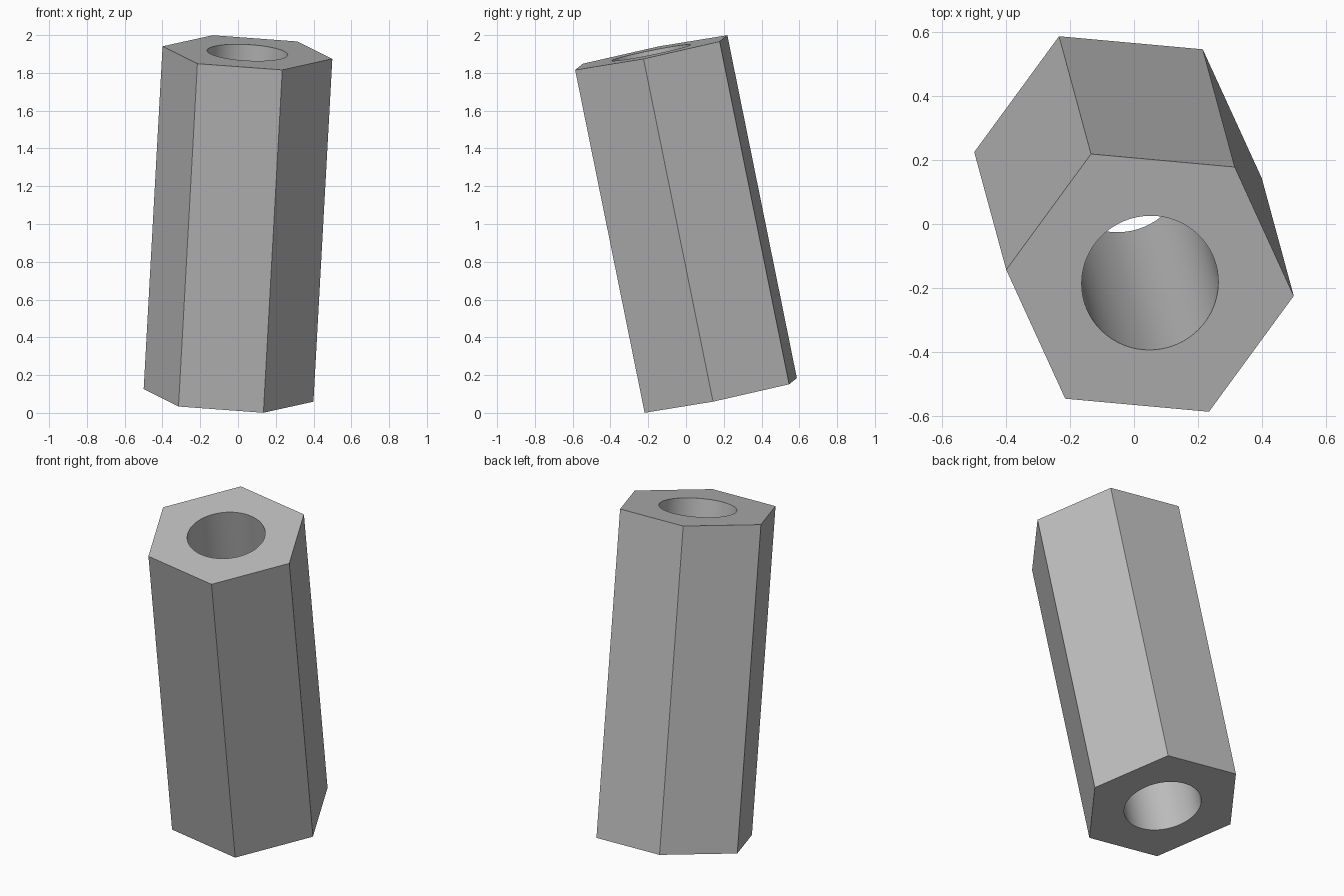
import bpy
import bmesh
from math import cos, sin, tau
from mathutils import Matrix, Vector

cube = bpy.data.objects.get("Cube")
if cube:
    bpy.data.objects.remove(cube, do_unlink=True)

OUTER, BORE, BORE_SIDES = 0.4525, 0.214, 64
top = Vector((0.05, -0.184, 1.9075))       # centre of the upper end
corner = Vector((0.45, -0.041, -0.0325))   # from that centre to one corner
bottom = Vector((-top.x, -top.y, 2 - top.z))

# Single grey material
grey = bpy.data.materials.new("grey")
grey.use_nodes = True
colour = (0.5, 0.5, 0.5, 1)
grey.diffuse_color = colour
grey.node_tree.nodes["Principled BSDF"].inputs["Base Color"].default_value = colour


def ring(bm, radius, sides):
    """Closed loop of edges in the z = 0 plane."""
    verts = [bm.verts.new((radius * cos(tau * i / sides), radius * sin(tau * i / sides), 0))
             for i in range(sides)]
    return [bm.edges.new((verts[i - 1], verts[i])) for i in range(sides)]


# Hexagonal end with a round hole, extruded to a tube
axis = top - bottom
bm = bmesh.new()
edges = ring(bm, OUTER, 6) + ring(bm, BORE, BORE_SIDES)
bmesh.ops.triangle_fill(bm, edges=edges, use_beauty=True, normal=(0, 0, 1))
lower = bm.faces[:]
geom = bmesh.ops.extrude_face_region(bm, geom=lower, use_keep_orig=True)["geom"]
raised = [g for g in geom if isinstance(g, bmesh.types.BMVert)]
bmesh.ops.translate(bm, verts=raised, vec=(0, 0, axis.length))
bmesh.ops.recalc_face_normals(bm, faces=bm.faces[:])

# Tilt the tube onto its axis
z = axis.normalized()
x = (corner - z * corner.dot(z)).normalized()
y = z.cross(x)
rotation = Matrix((x, y, z)).transposed().to_4x4()
bm.transform(Matrix.Translation(bottom) @ rotation)

mesh = bpy.data.meshes.new("hex_standoff")
bm.to_mesh(mesh)
bm.free()
mesh.materials.append(grey)
standoff = bpy.data.objects.new("hex_standoff", mesh)
bpy.context.collection.objects.link(standoff)

# Smooth bore, crisp hexagon edges
bpy.ops.object.select_all(action="DESELECT")
standoff.select_set(True)
bpy.context.view_layer.objects.active = standoff
bpy.ops.object.shade_smooth_by_angle(angle=0.5)
